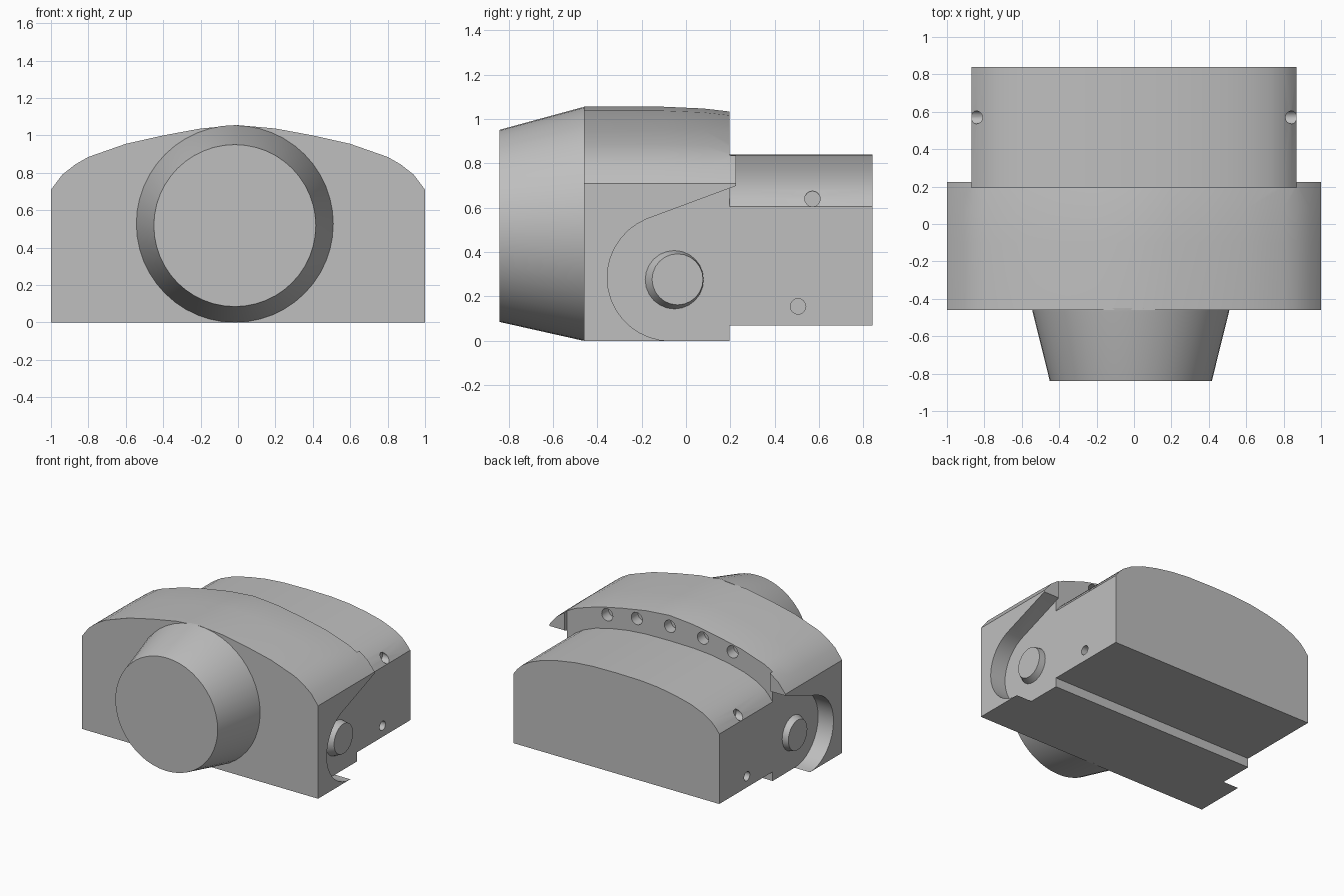
import bpy, bmesh, math
from mathutils import Vector, Matrix

cube = bpy.data.objects.get("Cube")
if cube:
    bpy.data.objects.remove(cube, do_unlink=True)

grey = bpy.data.materials.new("plain_grey")
grey.use_nodes = True
COLOUR = (0.52, 0.52, 0.52, 1)
grey.diffuse_color = COLOUR
grey.node_tree.nodes["Principled BSDF"].inputs["Base Color"].default_value = COLOUR


def finish(name, bm):
    bmesh.ops.recalc_face_normals(bm, faces=bm.faces)
    mesh = bpy.data.meshes.new(name)
    bm.to_mesh(mesh)
    bm.free()
    mesh.materials.append(grey)
    obj = bpy.data.objects.new(name, mesh)
    bpy.context.scene.collection.objects.link(obj)
    return obj


def loft(name, rings):
    """Solid through matching rings of points, capped at both ends."""
    bm = bmesh.new()
    loops = [[bm.verts.new(p) for p in ring] for ring in rings]
    n = len(loops[0])
    for a, b in zip(loops, loops[1:]):
        for i in range(n):
            j = (i + 1) % n
            bm.faces.new((a[i], a[j], b[j], b[i]))
    bm.faces.new(loops[0])
    bm.faces.new(loops[-1])
    return finish(name, bm)


def circle(centre, radius, axis, sides):
    """Ring of points around a centre, facing along x or y."""
    ring = []
    for i in range(sides):
        t = math.tau * i / sides
        u, v = radius * math.cos(t), radius * math.sin(t)
        ring.append(Vector(centre) + Vector((0, u, v) if axis == "x" else (u, 0, v)))
    return ring


def rod(name, centre, radius, axis, depth, sides=16):
    step = Vector((depth, 0, 0) if axis == "x" else (0, depth, 0))
    ring = circle(centre, radius, axis, sides)
    return loft(name, [[p - step for p in ring], [p + step for p in ring]])


def arch(half, base):
    """Full arch outline from its right half."""
    full = [(-x, z) for x, z in reversed(half)] + half[1:]
    return [(-half[-1][0], base)] + full + [(half[-1][0], base)]


def cut(obj, cutters):
    bpy.context.view_layer.objects.active = obj
    for cutter in cutters:
        cutter.hide_render = True
        mod = obj.modifiers.new("cut", "BOOLEAN")
        mod.operation = "DIFFERENCE"
        mod.solver = "EXACT"
        mod.object = cutter
        bpy.ops.object.modifier_apply(modifier=mod.name)
        bpy.data.objects.remove(cutter, do_unlink=True)


def smooth(obj):
    bpy.ops.object.select_all(action="DESELECT")
    obj.select_set(True)
    bpy.context.view_layer.objects.active = obj
    bpy.ops.object.shade_smooth_by_angle(angle=math.radians(30))


# Front housing: arched block whose crown dips slightly towards the back
crown = arch([(0, 1.055), (.2, 1.037), (.4, 1.0), (.6, .955), (.8, .885),
              (.87, .845), (.94, .79), (1, .71)], 0)
rings = []
for y, dip in ((-.46, 0), (-.1, 0), (.08, .008), (.225, .025)):
    rings.append([(x, y, z - dip * max(0, z - .71) / .345) for x, z in crown])
housing = loft("front_housing", rings)

# Side pockets with a round front and a sloping roof
side = [(.23, .7), ]
for i in range(17):
    t = math.radians(112 + 158 * i / 16)
    side.append((-.07 + .285 * math.cos(t), .285 + .285 * math.sin(t)))
side += [(-.07, -.1), (.4, -.1), (.4, .7)]
cutters = [loft("pocket_cutter", [[(s * x, y, z) for y, z in side] for x in (.87, 1.2)])
           for s in (-1, 1)]

# Trim the middle so only the side wings reach further back
trim = [(-.87, -.2), (.87, -.2), (.87, 1.3), (-.87, 1.3)]
cutters.append(loft("trim_cutter", [[(x, y, z) for x, z in trim] for y in (.195, .5)]))

# Row of holes under the rear edge of the crown
for x in (-.53, -.28, 0, .28, .53):
    cutters.append(rod("vent_cutter", (x, .195, .95 - .19 * x * x), .047, "y", .08))
cut(housing, cutters)
smooth(housing)

# Rear body: lower, narrower arch
back = arch([(0, .84), (.2, .837), (.35, .825), (.5, .8), (.63, .768), (.73, .728),
             (.8, .685), (.84, .645), (.87, .605)], .07)
body = loft("rear_body", [[(x, y, z) for x, z in back] for y in (.195, .84)])
cut(body, [rod("side_hole_cutter", (s * .87, y, z), .035, "x", .07)
           for s in (-1, 1) for y, z in ((.57, .64), (.505, .155))])
smooth(body)

# Tapered round nose on the front
nose = loft("front_nose", [circle((-.017, y, z), r, "y", 48)
                           for y, z, r in ((-.45, .527, .528), (-.47, .527, .525),
                                           (-.84, .518, .433))])
smooth(nose)

# Pivot buttons inside the pockets
for s, label in ((1, "left"), (-1, "right")):
    button = loft(label + "_pivot_button", [
        circle((s * .86, -.055, .275), .135, "x", 24),
        circle((s * .92, -.038, .277), .115, "x", 24)])
    smooth(button)
